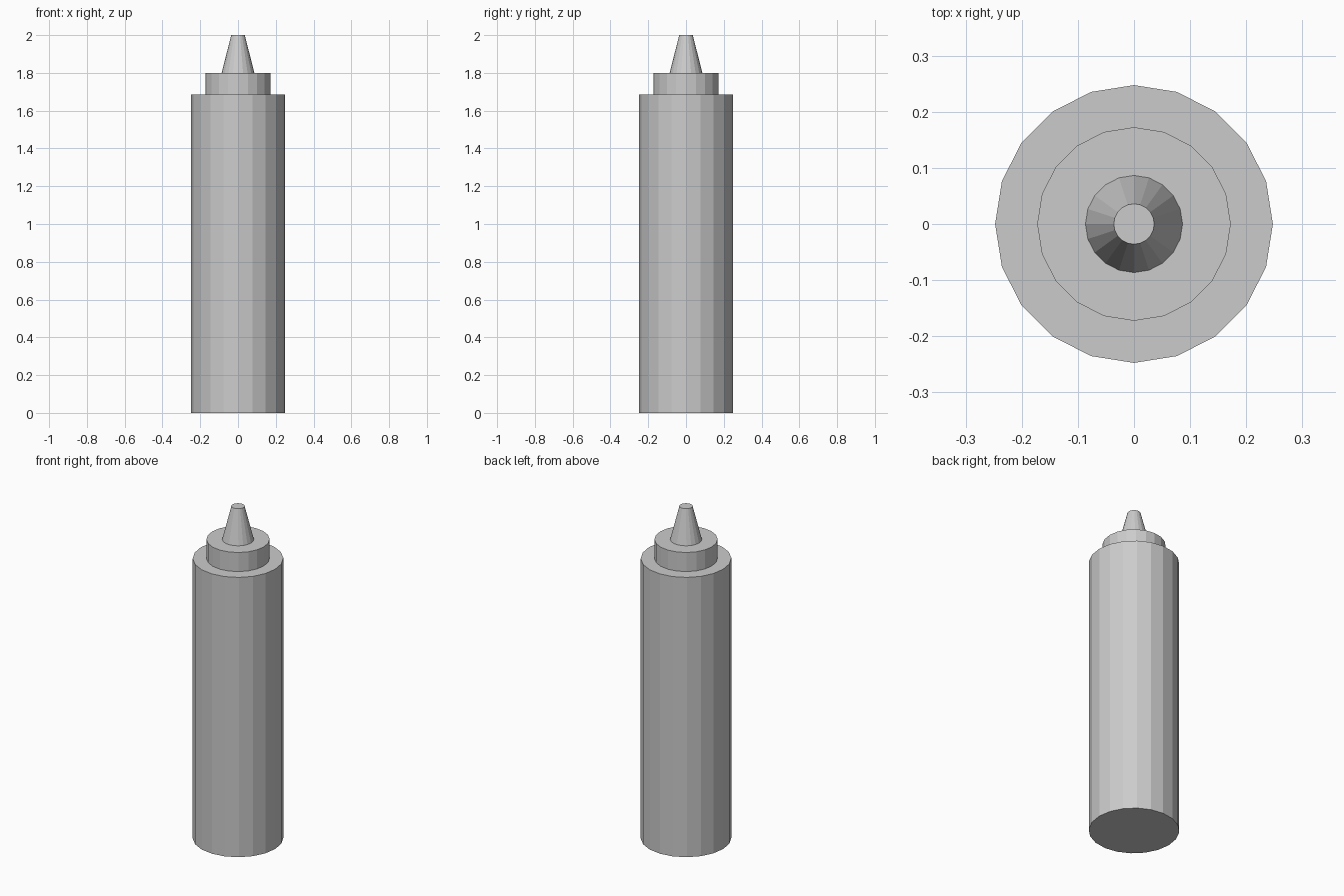
import bpy

if "Cube" in bpy.data.objects:
    bpy.data.objects.remove(bpy.data.objects["Cube"])

SIDES = 20


def tapered_part(name, r_bottom, r_top, z_bottom, z_top):
    """Flat-shaded 20-sided cylinder or cone section standing on the z axis."""
    bpy.ops.mesh.primitive_cone_add(
        vertices=SIDES, radius1=r_bottom, radius2=r_top,
        depth=z_top - z_bottom, location=(0, 0, (z_bottom + z_top) / 2))
    part = bpy.context.object
    part.name = part.data.name = name
    return part


# Bottle body
tapered_part("bottle_body", 0.2475, 0.2475, 0.0, 1.685)
# Screw cap
tapered_part("cap", 0.1725, 0.1725, 1.685, 1.80)
# Tapered squeeze nozzle
tapered_part("nozzle", 0.0865, 0.036, 1.80, 2.0)
